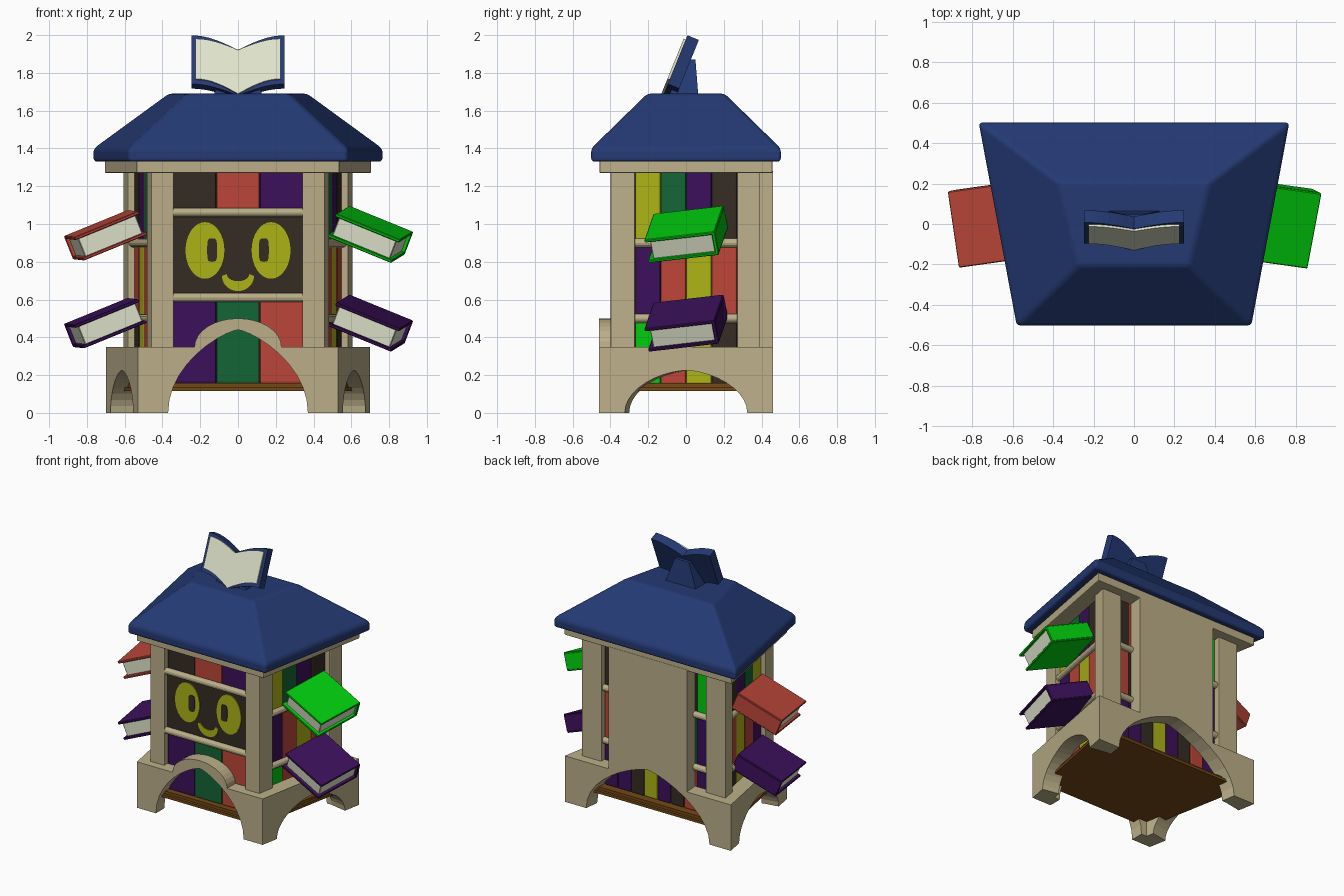
import bpy, bmesh, math
from math import sin, cos, pi, radians
from mathutils import Vector, Matrix, Euler

old = bpy.data.objects.get("Cube")
if old:
    bpy.data.objects.remove(old)

# Palette
MATS = {}
for name, rgb in {"beige": (.50, .43, .25), "blue": (.018, .042, .175), "red": (.50, .06, .04),
                  "yellow": (.42, .45, .008), "green": (.007, .13, .035), "purple": (.045, .005, .105),
                  "lime": (0, .6, .004), "dark": (.035, .025, .017), "brown": (.17, .065, .008),
                  "cream": (.75, .78, .6)}.items():
    m = bpy.data.materials.new(name)
    m.use_nodes = True
    m.diffuse_color = (*rgb, 1)
    m.node_tree.nodes["Principled BSDF"].inputs["Base Color"].default_value = (*rgb, 1)
    MATS[name] = m
PARTS = []


def loft(name, loops, mat, bevel=0, segments=2):
    """Closed solid through matching loops of 3D points."""
    bm = bmesh.new()
    rings = [[bm.verts.new(p) for p in loop] for loop in loops]
    n = len(rings[0])
    for a, b in zip(rings, rings[1:]):
        for i in range(n):
            j = (i + 1) % n
            bm.faces.new((a[i], a[j], b[j], b[i]))
    bm.faces.new(rings[0][::-1])
    bm.faces.new(rings[-1])
    bmesh.ops.recalc_face_normals(bm, faces=bm.faces)
    if bevel:
        bmesh.ops.bevel(bm, geom=bm.edges[:], offset=bevel, segments=segments,
                        profile=.5, affect='EDGES', clamp_overlap=True)
    me = bpy.data.meshes.new(name)
    bm.to_mesh(me)
    bm.free()
    me.materials.append(MATS[mat])
    ob = bpy.data.objects.new(name, me)
    bpy.context.collection.objects.link(ob)
    PARTS.append(ob)
    return ob


def extrude(name, pts, mat, origin, a, b, depth, taper=1, bevel=0):
    """Outline in the plane (a, b), pushed along the depth vector."""
    o, a, b, d = map(Vector, (origin, a, b, depth))
    return loft(name, [[o + a * x + b * y for x, y in pts],
                       [o + d + a * x * taper + b * y for x, y in pts]], mat, bevel)


def prism(name, pts, z0, z1, mat, bevel=0):
    return loft(name, [[(x, y, z) for x, y in pts] for z in (z0, z1)], mat, bevel)


def trapezoid(front, back, y):
    return [(-front, -y), (front, -y), (back, y), (-back, y)]


def box(name, lo, hi, mat, matrix):
    xy = [(lo[0], lo[1]), (hi[0], lo[1]), (hi[0], hi[1]), (lo[0], hi[1])]
    return loft(name, [[matrix @ Vector((x, y, z)) for x, y in xy] for z in (lo[2], hi[2])], mat, .004, 1)


def arch(w, h, power, n=20):
    """Opening outline running from +w over the top to -w."""
    pts = []
    for i in range(n + 1):
        c, s = cos(pi * i / n), sin(pi * i / n)
        pts.append((math.copysign(w * abs(c) ** power, c), max(0, h * s)))
    return pts


def ellipse(cx, cz, rx, rz, power=1, n=32):
    f = lambda v: math.copysign(abs(v) ** power, v)
    return [(cx + rx * f(cos(2 * pi * i / n)), cz + rz * f(sin(2 * pi * i / n))) for i in range(n)]


def rail(name, p, q, r=.024, n=12):
    p, q = Vector(p), Vector(q)
    d = (q - p).normalized()
    s = d.cross(Vector((0, 0, 1)))
    ring = [s * (r * cos(2 * pi * i / n)) + Vector((0, 0, r * sin(2 * pi * i / n))) for i in range(n)]
    return loft(name, [[c + v for v in ring] for c in (p, q)], "beige")


def book_row(name, p, q, colours, z0, z1):
    """Row of book spines along the floor line p-q, facing away from the centre."""
    p, q = Vector(p), Vector(q)
    step = (q - p) / len(colours)
    inward = Vector((-step.y, step.x)).normalized() * .07
    if inward.dot(p + q) > 0:
        inward = -inward
    for i, c in enumerate(colours):
        a, b = p + step * i, p + step * (i + 1)
        prism(f"{name}_{i + 1}", [a, b, b + inward, a + inward], z0, z1, c, .01)


X, Z = (1, 0, 0), (0, 0, 1)
side_x = lambda y: .46 + .185 * (y + .4)

# Base: front wall with raised arch, back wall joined to the rear panel, slanted sides
hump = [(.23 * cos(pi * i / 16), .35 + .15 * sin(pi * i / 16)) for i in range(17)]
extrude("base_front", [(-.53, 0), (-.53, .35)] + hump[::-1] + [(.53, .35), (.53, 0)] + arch(.37, .44, 1.5),
        "beige", (0, -.46, 0), X, Z, (0, .1, 0))
extrude("base_back_panel", [(-.7, 0), (-.7, .35), (-.33, .35), (-.33, 1.28), (.33, 1.28), (.33, .35),
                            (.7, .35), (.7, 0)] + arch(.52, .43, 1.5),
        "beige", (0, .46, 0), X, Z, (0, -.11, 0), taper=.97)
for s, side in ((1, "left"), (-1, "right")):
    d = Vector((s * .17, .92, 0)).normalized()
    inward = Vector((-s * d.y, s * d.x, 0)) * .13
    extrude("base_side_" + side, [(-.465, 0), (-.465, .35), (.44, .35), (.44, 0)] + arch(.33, .225, 1.2),
            "beige", (s * .615, 0, 0), d, Z, inward)

    # Corner posts
    prism("front_post_" + side, [(s * x, y) for x, y in ((.34, -.4), (.46, -.4), (.484, -.27), (.36, -.27))],
          .3, 1.29, "beige", .006)
    prism("back_post_" + side, [(s * x, y) for x, y in ((.45, .27), (.584, .27), (.607, .39), (.44, .39))],
          .3, 1.29, "beige", .006)

    # Side shelves and books
    for z in (.5, .9):
        rail("side_rail_" + side, (s * (side_x(-.28) - .03), -.28, z), (s * (side_x(.28) - .03), .28, z))
    ends = [(s * (side_x(y) - .035), y) for y in (-.27, .27)]
    book_row("side_books_low_" + side, *ends, ("lime", "red", "yellow", "dark"), .15, .49)
    book_row("side_books_mid_" + side, *ends, ("purple", "red", "yellow", "red"), .51, .89)
    book_row("side_books_top_" + side, *ends, ("yellow", "green", "purple", "dark"), .91, 1.28)

# Floor and dark core
prism("floor_lower", trapezoid(.47, .63, .42), .115, .135, "brown")
prism("floor_upper", trapezoid(.46, .61, .40), .135, .157, "brown")
prism("core", trapezoid(.39, .5, .3), .15, 1.29, "dark")

# Front shelves and books
front = (-.345, -.36), (.345, -.36)
book_row("front_books_low", *front, ("purple", "green", "red"), .155, .6)
book_row("front_books_top", *front, ("dark", "red", "purple"), 1.07, 1.28)
for z in (.61, 1.062):
    rail("front_rail", (-.345, -.375, z), (.345, -.375, z))

# Face panel with eyes and smile
extrude("face_panel", [(-.345, .6), (.345, .6), (.345, 1.07), (-.345, 1.07)], "dark",
        (0, -.355, 0), X, Z, (0, .06, 0))


def plate(name, pts, mat, y):
    extrude(name, pts, mat, (0, y, 0), X, Z, (0, .008, 0))


for s in (1, -1):
    plate("eye", ellipse(s * .175, .86, .103, .15), "yellow", -.361)
    plate("pupil", ellipse(s * .137, .862, .026, .062, .5), "dark", -.366)
smile = [(.085 * cos(pi * i / 14), .725 - .08 * sin(pi * i / 14)) for i in range(15)]
smile += [(-.06 * cos(pi * i / 14), .735 - .038 * sin(pi * i / 14)) for i in range(15)]
plate("smile", smile, "yellow", -.361)

# Back shelves and books beside the panel
back = (.445, .345), (-.445, .345)
book_row("back_books_low", *back, ("purple", "purple", "dark", "yellow", "purple", "dark", "red", "purple"), .155, .49)
book_row("back_books_mid", *back, ("red", "dark", "green", "red", "yellow", "red", "green", "purple"), .51, .89)
book_row("back_books_top", *back, ("dark", "red", "yellow", "purple", "green", "red", "dark", "lime"), .91, 1.28)
for s in (1, -1):
    for z in (.5, .9):
        rail("back_rail", (s * .3, .355, z), (s * .46, .355, z))

# Cornice and hipped roof
prism("cornice", trapezoid(.535, .705, .458), 1.27, 1.335, "beige", .006)
roof = ((1.33, .58, .768, .502), (1.4, .58, .768, .502), (1.69, .27, .372, .205))
loft("roof", [[(x, y, z) for x, y in trapezoid(f, b, d)] for z, f, b, d in roof], "blue", .018, 3)

# Open book on the roof, leaning back on a stand
lean = radians(22)
up, rear = Vector((0, sin(lean), cos(lean))), Vector((0, cos(lean), -sin(lean)))
foot = Vector((0, -.13, 1.69))


def wings(w, low, low_end, high, high_end, n=8):
    t = [i / n for i in range(-n, n + 1)]
    curve = lambda v, a, b: a + (b - a) * sin(abs(v) * pi / 2)
    return [(w * v, curve(v, low, low_end)) for v in t] + [(w * v, curve(v, high, high_end)) for v in t[::-1]]


extrude("open_pages", wings(.225, .0, .085, .25, .314), "cream", foot, X, up, rear * .05)
extrude("open_cover", wings(.247, -.005, .06, .255, .338), "blue", foot + rear * .012, X, up, rear * .065)
loft("book_stand", [[(-w, y0, z), (w, y0, z), (w, y1, z), (-w, y1, z)]
                    for w, y0, y1, z in ((.13, -.09, .065, 1.68), (.06, -.01, .05, 1.87))], "blue")

# Tilted books sliding out of both sides
for s, side, z, colour in ((1, "left", .945, "lime"), (1, "left", .475, "purple"),
                           (-1, "right", .94, "red"), (-1, "right", .475, "purple")):
    turn = Euler((radians(7 if s > 0 else 1), radians(22 * s), radians(-8 * s)))
    mat = Matrix.Translation((s * .7, 0, z)) @ turn.to_matrix().to_4x4()
    box("loose_book_top_" + side, (-.185, -.19, .05), (.185, .19, .067), colour, mat)
    box("loose_book_bottom_" + side, (-.185, -.19, -.067), (.185, .19, -.05), colour, mat)
    box("loose_book_spine_" + side, (-.185, .172, -.06), (.185, .192, .06), colour, mat)
    box("loose_book_pages_" + side, (-.165, -.165, -.055), (.165, .18, .055), "cream", mat)

# Smooth shading on rounded parts, sharp edges kept
for ob in bpy.context.view_layer.objects:
    ob.select_set(ob in PARTS)
bpy.context.view_layer.objects.active = PARTS[0]
bpy.ops.object.shade_smooth_by_angle(angle=radians(32))
